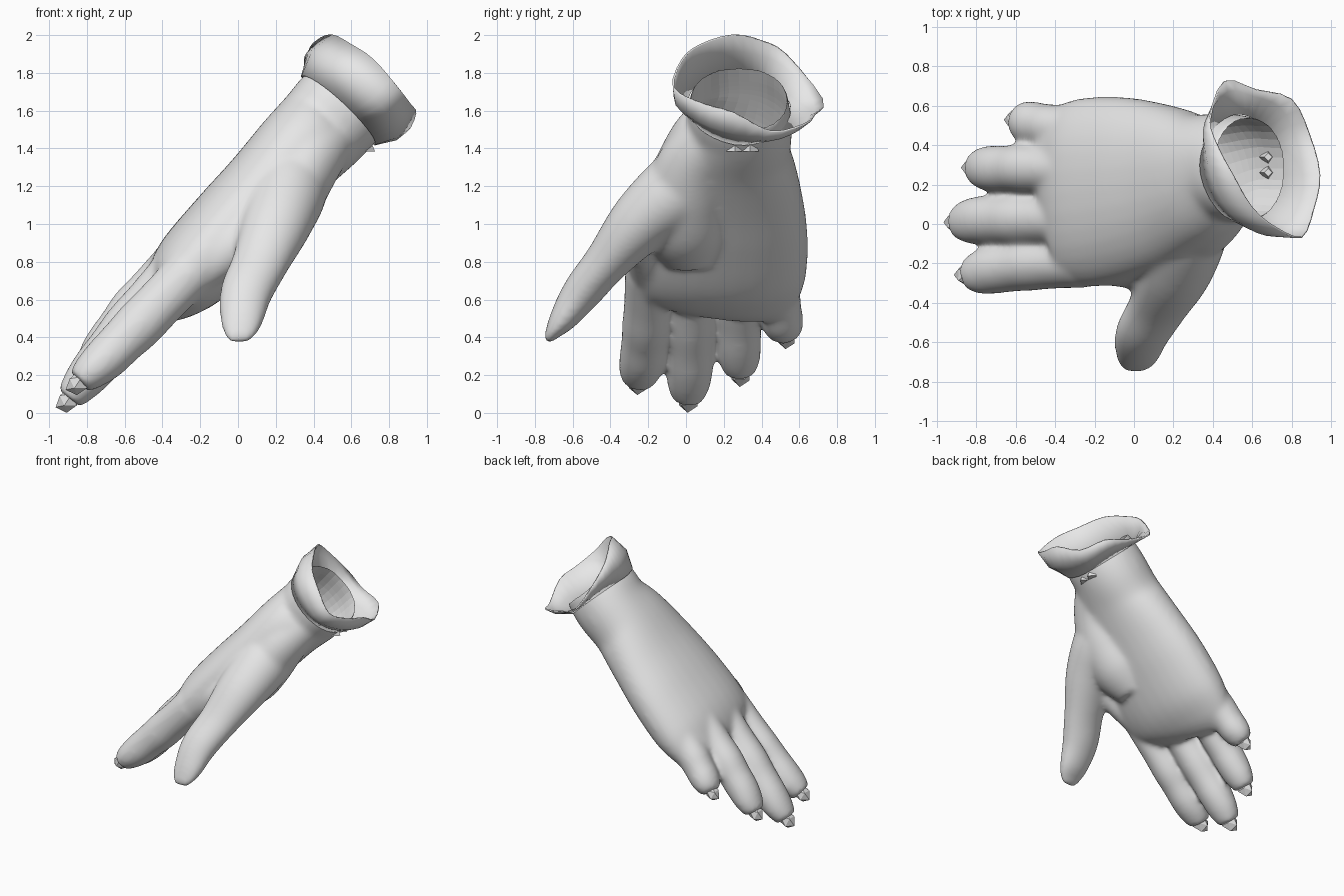
import bpy, bmesh, math
from mathutils import Vector

cube = bpy.data.objects.get("Cube")
if cube:
    bpy.data.objects.remove(cube, do_unlink=True)

grey = bpy.data.materials.new("plain_grey")
grey.use_nodes = True
colour = (0.8, 0.8, 0.8, 1)
grey.diffuse_color = colour
grey.node_tree.nodes["Principled BSDF"].inputs["Base Color"].default_value = colour


def spline(points, steps, closed=False):
    """Catmull-Rom resampling of tuples of any length."""
    pts = [Vector(p) for p in points]
    n = len(pts)
    get = (lambda i: pts[i % n]) if closed else (lambda i: pts[max(0, min(n - 1, i))])
    out = []
    for i in range(n if closed else n - 1):
        a, b, c, d = (get(i + k) for k in (-1, 0, 1, 2))
        for s in range(steps):
            t = s / steps
            out.append(0.5 * (2 * b + (c - a) * t + (2 * a - 5 * b + 4 * c - d) * t * t
                              + (3 * b - a - 3 * c + d) * t ** 3))
    if not closed:
        out.append(pts[-1])
    return out


def loft(bm, stations, side, power=1.0, sides=32):
    """Closed tube through (x, y, z, half width, half thickness) stations."""
    path = spline(stations, 5)
    rings = []
    for i, p in enumerate(path):
        tangent = (path[min(i + 1, len(path) - 1)] - path[max(i - 1, 0)]).to_3d().normalized()
        u = (side - tangent * side.dot(tangent)).normalized()
        v = tangent.cross(u)
        ring = []
        for k in range(sides):
            a = 2 * math.pi * k / sides
            c, s = math.cos(a), math.sin(a)
            c = math.copysign(abs(c) ** power, c)
            s = math.copysign(abs(s) ** power, s)
            ring.append(bm.verts.new(p.to_3d() + u * c * p[3] + v * s * p[4]))
        rings.append(ring)
    for r0, r1 in zip(rings, rings[1:]):
        for k in range(sides):
            j = (k + 1) % sides
            bm.faces.new((r0[k], r0[j], r1[j], r1[k]))
    bm.faces.new(rings[0][::-1])
    bm.faces.new(rings[-1])


def finish(name, bm, angle=40):
    bmesh.ops.recalc_face_normals(bm, faces=bm.faces)
    mesh = bpy.data.meshes.new(name)
    bm.to_mesh(mesh)
    bm.free()
    mesh.materials.append(grey)
    obj = bpy.data.objects.new(name, mesh)
    bpy.context.collection.objects.link(obj)
    bpy.ops.object.select_all(action='DESELECT')
    obj.select_set(True)
    bpy.context.view_layer.objects.active = obj
    if angle:
        bpy.ops.object.shade_smooth_by_angle(angle=math.radians(angle))
    return obj


X, Y = Vector((1, 0, 0)), Vector((0, 1, 0))

# Hand: palm, thumb, thumb muscle, web and fingers blended into one skin
hand = bmesh.new()
loft(hand, [(0.59, 0.28, 1.665, 0.26, 0.25), (0.53, 0.28, 1.60, 0.27, 0.26),
            (0.45, 0.28, 1.51, 0.285, 0.255), (0.32, 0.23, 1.38, 0.345, 0.245),
            (0.15, 0.20, 1.19, 0.415, 0.235), (-0.04, 0.18, 0.98, 0.465, 0.235),
            (-0.23, 0.16, 0.77, 0.48, 0.225), (-0.35, 0.15, 0.645, 0.45, 0.175),
            (-0.43, 0.13, 0.57, 0.38, 0.10)], Y, 0.92)
loft(hand, [(0.34, 0.18, 1.42, 0.12, 0.12), (0.275, -0.01, 1.21, 0.205, 0.20),
            (0.21, -0.23, 1.02, 0.19, 0.17), (0.12, -0.42, 0.80, 0.152, 0.12),
            (0.045, -0.55, 0.64, 0.14, 0.105), (0.02, -0.65, 0.50, 0.118, 0.075),
            (0.01, -0.71, 0.42, 0.09, 0.04), (0.01, -0.735, 0.375, 0.06, 0.02)], X)
loft(hand, [(0.47, 0.16, 1.50, 0.15, 0.18), (0.37, 0.05, 1.33, 0.19, 0.18),
            (0.26, 0.00, 1.15, 0.22, 0.19), (0.13, 0.00, 0.98, 0.22, 0.19),
            (0.00, 0.03, 0.84, 0.16, 0.14)], Y)
loft(hand, [(0.20, -0.20, 1.04, 0.10, 0.12), (0.04, -0.23, 0.92, 0.10, 0.12),
            (-0.20, -0.20, 0.76, 0.10, 0.12)], Y)

# Fingers: root, middle joint, last joint, fingertip centres (x, y, z) and radius
fingers = {
    "index": ((-0.25, -0.20, 0.75), (-0.52, -0.21, 0.47), (-0.70, -0.23, 0.29), (-0.84, -0.255, 0.165), 0.123),
    "middle": ((-0.30, 0.02, 0.78), (-0.58, 0.02, 0.46), (-0.76, 0.02, 0.24), (-0.895, 0.01, 0.075), 0.124),
    "ring": ((-0.30, 0.27, 0.82), (-0.55, 0.28, 0.55), (-0.70, 0.28, 0.36), (-0.81, 0.285, 0.21), 0.119),
    "little": ((-0.22, 0.47, 0.84), (-0.41, 0.49, 0.62), (-0.52, 0.51, 0.49), (-0.595, 0.525, 0.405), 0.112),
}
for root, mid, last, tip, r in fingers.values():
    mix = lambda a, b, t: tuple(Vector(a).lerp(Vector(b), t))
    loft(hand, [(*root, r, r * 1.1), (*mix(root, mid, 0.6), r, r * 1.06),
                (*mid, r * 1.04, r * 1.08), (*mix(mid, last, 0.5), r, r),
                (*last, r, r * 0.96), (*mix(last, tip, 0.55), r * 0.92, r * 0.82),
                (*tip, r * 0.68, r * 0.6)], Y)
skin = finish("hand", hand, 0)

# Hollow inside of the wrist
hollow = bmesh.new()
loft(hollow, [(0.68, 0.28, 1.76, 0.26, 0.25), (0.55, 0.28, 1.62, 0.255, 0.24),
              (0.45, 0.28, 1.51, 0.26, 0.23), (0.32, 0.23, 1.38, 0.30, 0.20),
              (0.18, 0.21, 1.23, 0.28, 0.15), (0.08, 0.20, 1.12, 0.15, 0.06)], Y, 0.92)
cutter = finish("wrist_hollow_cutter", hollow, 0)
cutter.hide_render = True
cutter.hide_viewport = True
cutter.display_type = 'WIRE'

remesh = skin.modifiers.new("blend", 'REMESH')
remesh.mode = 'VOXEL'
remesh.voxel_size = 0.014
remesh.use_smooth_shade = True
smooth = skin.modifiers.new("soften", 'SMOOTH')
smooth.factor = 0.5
smooth.iterations = 28
cut = skin.modifiers.new("hollow", 'BOOLEAN')
cut.operation = 'DIFFERENCE'
cut.solver = 'EXACT'
cut.object = cutter

# Ragged faceted nubs on the fingertips
for name, (root, mid, last, tip, r) in fingers.items():
    bm = bmesh.new()
    bmesh.ops.create_icosphere(bm, subdivisions=1, radius=r * 0.48)
    along = (Vector(tip) - Vector(last)).normalized()
    for i, v in enumerate(bm.verts):
        v.co *= 1.0 + 0.12 * math.sin(i * 2.3)
        v.co += Vector(tip) + along * 0.01 + along * v.co.dot(along) * 0.2
    finish(name + "_fingertip", bm, 0)

# Flared cuff: from an ellipse around the wrist out to an uneven rim
centre = Vector((0.53, 0.28, 1.60))
U, axis = Vector((0.73, 0, -0.68)), Vector((0.68, 0, 0.73))
rim = spline([(0.385, 0.53, 1.90), (0.42, 0.40, 1.97), (0.50, 0.25, 2.0), (0.60, 0.08, 1.95),
              (0.72, -0.02, 1.87), (0.85, -0.065, 1.72), (0.91, 0.08, 1.64), (0.94, 0.25, 1.59),
              (0.89, 0.45, 1.49), (0.80, 0.63, 1.53), (0.62, 0.68, 1.58), (0.46, 0.725, 1.66)],
             3, closed=True)
cuff = bmesh.new()
rings = [[], [], []]
for p in rim:
    d = p - centre
    a = math.atan2(d.y, d.dot(U))
    out = U * math.cos(a) + Y * math.sin(a)
    base = centre + U * math.cos(a) * 0.265 + Y * math.sin(a) * 0.275
    base += axis * 0.05 * max(0, -math.sin(a))
    for ring, co in zip(rings, (base, base.lerp(p, 0.5) + out * 0.035, p)):
        ring.append(cuff.verts.new(co))
for r0, r1 in zip(rings, rings[1:]):
    for k in range(len(rim)):
        j = (k + 1) % len(rim)
        cuff.faces.new((r0[k], r0[j], r1[j], r1[k]))
wall = finish("cuff", cuff, 50).modifiers.new("thickness", 'SOLIDIFY')
wall.thickness = 0.01
wall.offset = 0

# Small faceted fasteners under the cuff
for i, y in enumerate((0.26, 0.34)):
    bm = bmesh.new()
    bmesh.ops.create_cone(bm, cap_ends=True, segments=4, radius1=0.045, radius2=0.02, depth=0.06)
    bmesh.ops.translate(bm, verts=bm.verts, vec=(0.68, y, 1.415))
    finish("cuff_fastener_%d" % (i + 1), bm, 0)
